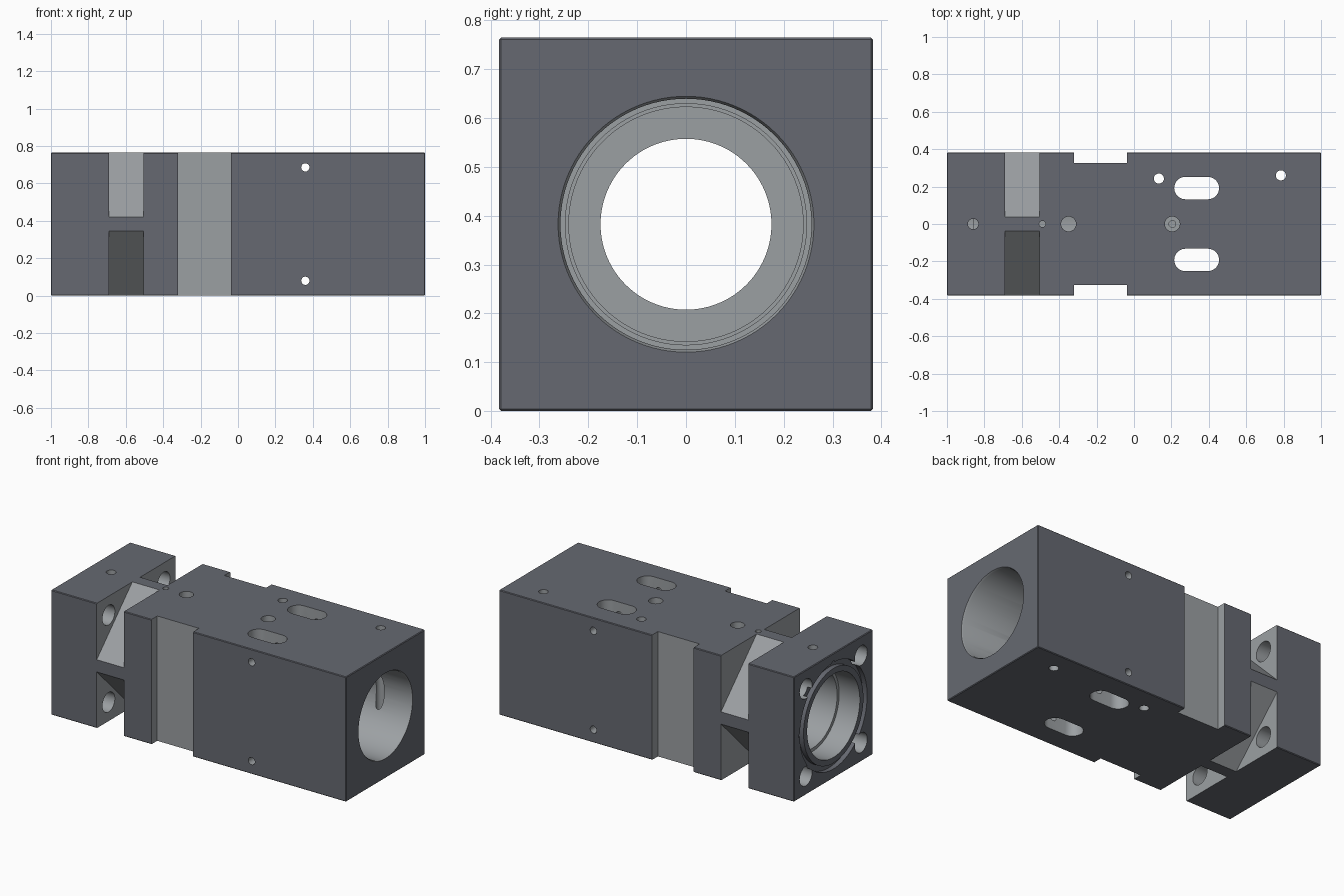
import bpy, bmesh
from math import sin, cos, pi
from mathutils import Vector

if "Cube" in bpy.data.objects:
    bpy.data.objects.remove(bpy.data.objects["Cube"])

H = 0.3825          # half height and half width of the square block
CZ = H              # height of the bore axis


def material(name, colour):
    m = bpy.data.materials.new(name)
    m.diffuse_color = (*colour, 1)
    m.use_nodes = True
    m.node_tree.nodes["Principled BSDF"].inputs["Base Color"].default_value = m.diffuse_color
    return m


DARK = material("dark_steel", (0.133, 0.141, 0.165))
LIGHT = material("machined_steel", (0.33, 0.35, 0.365))


def finish(bm, name, mat=LIGHT):
    bmesh.ops.remove_doubles(bm, verts=bm.verts, dist=1e-5)
    bmesh.ops.recalc_face_normals(bm, faces=bm.faces)
    mesh = bpy.data.meshes.new(name)
    bm.to_mesh(mesh)
    bm.free()
    mesh.materials.append(mat)
    ob = bpy.data.objects.new(name, mesh)
    bpy.context.collection.objects.link(ob)
    return ob


def prism(points, direction, name="cutter", mat=LIGHT):
    """Extrude a flat outline along a vector."""
    bm = bmesh.new()
    d = Vector(direction)
    low = [bm.verts.new(p) for p in points]
    top = [bm.verts.new(Vector(p) + d) for p in points]
    bm.faces.new(low)
    bm.faces.new(top)
    for i in range(len(low)):
        bm.faces.new((low[i - 1], low[i], top[i], top[i - 1]))
    return finish(bm, name, mat)


def box(x0, x1, y0, y1, z0, z1, name="cutter", mat=LIGHT):
    return prism([(x0, y0, z0), (x1, y0, z0), (x1, y1, z0), (x0, y1, z0)],
                 (0, 0, z1 - z0), name, mat)


def hole(axis, centre, r, length, seg=32):
    """Cylinder starting at centre and running along the given axis."""
    d = Vector([float(axis == a) for a in "xyz"])
    u, w = d.yzx, d.zxy
    c = Vector(centre)
    ring = [c + r * (cos(2 * pi * i / seg) * u + sin(2 * pi * i / seg) * w)
            for i in range(seg)]
    return prism(ring, d * length)


def slot(x0, x1, y, r):
    """Round-ended slot cutting right through in z."""
    pts = []
    for cx, start in ((x1 - r, -pi / 2), (x0 + r, pi / 2)):
        pts += [(cx + r * cos(start + pi * i / 16), y + r * sin(start + pi * i / 16), -0.1)
                for i in range(17)]
    return prism(pts, (0, 0, 1))


def lathe(profile, mat=LIGHT, seg=96):
    """Revolve a closed (x, radius) profile about the bore axis."""
    bm = bmesh.new()
    rings = [[bm.verts.new((x, r * cos(2 * pi * i / seg), CZ + r * sin(2 * pi * i / seg)))
              for i in range(seg)] for x, r in profile]
    for k, a in enumerate(rings):
        b = rings[(k + 1) % len(rings)]
        if profile[k][1] == 0 and profile[(k + 1) % len(rings)][1] == 0:
            continue
        for i in range(seg):
            j = (i + 1) % seg
            bm.faces.new((a[i], a[j], b[j], b[i]))
    return finish(bm, "cutter", mat)


# Main block with tiny edge chamfers
block = box(-1, 1, -H, H, 0, 2 * H, "housing_block", DARK)
bev = block.modifiers.new("edge_chamfer", "BEVEL")
bev.width, bev.segments = 0.004, 1

cutters = []

# Stepped bore along the whole length, open at both ends
cutters.append(lathe([(-1.1, 0), (-1.1, 0.255), (-0.86, 0.255), (-0.86, 0.235),
                      (-0.6, 0.235), (-0.6, 0.175), (-0.45, 0.175), (-0.45, 0.24),
                      (-0.42, 0.24), (-0.42, 0.247), (0.05, 0.247), (0.05, 0.257),
                      (0.99, 0.257), (1.01, 0.267), (1.1, 0.267), (1.1, 0)]))
# Seal groove in the flange face
cutters.append(lathe([(-1.1, 0.29), (-1.1, 0.326), (-0.97, 0.326), (-0.97, 0.29)], DARK))

# Diagonal corner notches behind the flange, with their bolt holes
for sy in (-1, 1):
    for sz in (-1, 1):
        tri = [(-0.08, 0.5), (0.5, 0.5), (0.5, -0.08)]
        cutters.append(prism([(-0.69, sy * a, CZ + sz * b) for a, b in tri],
                             (0.185, 0, 0)))
        cutters.append(hole("x", (-1.1, sy * 0.267, CZ + sz * 0.267), 0.06, 0.5))

for s in (-1, 1):
    # Side grooves
    cutters.append(box(-0.32, -0.037, s * 0.325, s * 0.5, -0.1, 0.9))
    # Long slots through top and bottom
    cutters.append(slot(0.215, 0.455, s * 0.192, 0.06))
    # Cross holes from front to back
    cutters.append(hole("y", (0.36, -0.5, CZ + s * 0.303), 0.022, 1))

# Vertical through holes
for x, y in ((0.133, 0.243), (0.785, 0.26)):
    cutters.append(hole("z", (x, y, -0.1), 0.027, 1))
# Centre-line holes from the top down into the bore
for x, r, z in ((-0.86, 0.028, 0.5), (-0.49, 0.017, 0.45), (-0.35, 0.04, 0.5),
                (0.205, 0.04, 0.69), (0.205, 0.018, 0.5)):
    cutters.append(hole("z", (x, 0, z), r, 0.9 - z))
# Small pin holes in the flange face
for y, z in ((0, 0.315), (0.315, 0)):
    cutters.append(hole("x", (-1.1, y, CZ + z), 0.02, 0.2))

# Cut everything out of the block
for c in cutters:
    c.hide_render = True
    m = block.modifiers.new("cut", "BOOLEAN")
    m.operation, m.solver, m.object = "DIFFERENCE", "MANIFOLD", c
    m.material_mode = "TRANSFER"
bpy.context.view_layer.objects.active = block
block.select_set(True)
for m in list(block.modifiers):
    bpy.ops.object.modifier_apply(modifier=m.name)
for c in cutters:
    bpy.data.objects.remove(c)
bpy.ops.object.shade_smooth_by_angle(angle=0.5)
